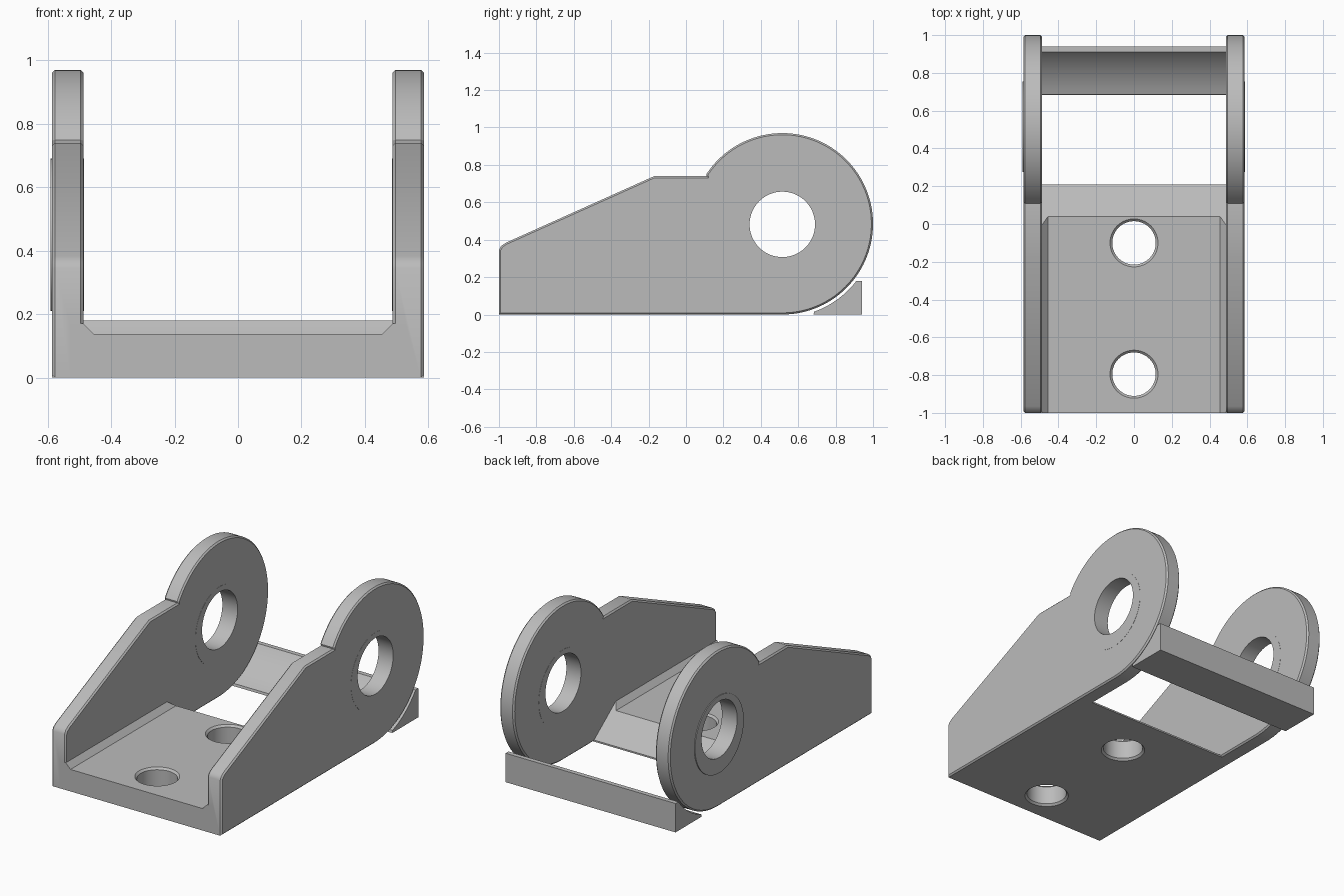
import bpy, bmesh
from math import sin, cos, radians, pi, sqrt
from mathutils import Vector

cube = bpy.data.objects.get("Cube")
if cube:
    bpy.data.objects.remove(cube)

grey = bpy.data.materials.new("plain_grey")
grey.use_nodes = True
grey.diffuse_color = (0.5, 0.5, 0.5, 1)
grey.node_tree.nodes["Principled BSDF"].inputs["Base Color"].default_value = (0.5, 0.5, 0.5, 1)

INNER, OUTER = 0.487, 0.586      # cheek plate faces
PY, PZ, PR = 0.515, 0.485, 0.485  # rounded eye of the plates


def finish(name, bm):
    bmesh.ops.recalc_face_normals(bm, faces=bm.faces)
    mesh = bpy.data.meshes.new(name)
    bm.to_mesh(mesh)
    bm.free()
    mesh.materials.append(grey)
    ob = bpy.data.objects.new(name, mesh)
    bpy.context.collection.objects.link(ob)
    return ob


def prism(points, start, end, place, rim=0):
    """Extrude a 2D outline; place(u, v, w) maps it into space; rim chamfers the caps."""
    bm = bmesh.new()
    caps = [[bm.verts.new(place(u, v, w)) for u, v in points] for w in (start, end)]
    faces = [bm.faces.new(c) for c in caps]
    n = len(points)
    for i in range(n):
        j = (i + 1) % n
        bm.faces.new((caps[0][i], caps[0][j], caps[1][j], caps[1][i]))
    bmesh.ops.recalc_face_normals(bm, faces=bm.faces)
    if rim:
        edges = [e for f in faces for e in f.edges]
        bmesh.ops.bevel(bm, geom=edges, offset=rim, segments=1, affect='EDGES')
    return bm


def along_x(u, v, w):
    return (w, u, v)


def along_y(u, v, w):
    return (u, w, v)


def circle(cu, cv, r, n=64):
    return [(cu + r * cos(2 * pi * i / n), cv + r * sin(2 * pi * i / n)) for i in range(n)]


def boolean(ob, other, operation):
    mod = ob.modifiers.new("join_or_cut", 'BOOLEAN')
    mod.object, mod.operation, mod.solver = other, operation, 'EXACT'
    bpy.context.view_layer.objects.active = ob
    bpy.ops.object.modifier_apply(modifier=mod.name)
    bpy.data.objects.remove(other)


def smooth(ob):
    bpy.ops.object.select_all(action='DESELECT')
    ob.select_set(True)
    bpy.context.view_layer.objects.active = ob
    bpy.ops.object.shade_smooth_by_angle(angle=radians(30))


# Base floor with sloped fillets against the cheeks and a ramped rear end
half = [(0.53, 0), (0.53, 0.17), (INNER, 0.17), (0.455, 0.137)]
outline = half + [(-x, z) for x, z in reversed(half)]
bm = prism(outline, -1, 0.21, along_y)
ramp = Vector((0, 0.127, 0.17)).normalized()
bmesh.ops.bisect_plane(bm, geom=bm.verts[:] + bm.edges[:] + bm.faces[:],
                       plane_co=(0, 0.04, 0.137), plane_no=ramp, clear_outer=True)
bmesh.ops.holes_fill(bm, edges=[e for e in bm.edges if e.is_boundary])
bracket = finish("bracket", bm)

# Cheek plates
arc = [(PY + PR * cos(radians(a)), PZ + PR * sin(radians(a))) for a in range(-90, 149, 3)]
cheek = [(-1, 0)] + arc + [(0.11, 0.74), (-0.17, 0.74), (-0.965, 0.383), (-0.988, 0.367), (-1, 0.345)]
for side in (-1, 1):
    plate = finish("cheek_plate", prism(cheek, side * INNER, side * OUTER, along_x, 0.009))
    boolean(bracket, plate, 'UNION')

# Pivot bore through both cheeks
boolean(bracket, finish("bore_cutter", prism(circle(PY, PZ - 0.003, 0.175), -1, 1, along_x)), 'DIFFERENCE')

# Countersunk mounting holes in the floor
for y in (-0.1, -0.795):
    bm = bmesh.new()
    rings = []
    for z, r in ((-0.01, 0.137), (0.012, 0.115), (0.125, 0.115), (0.147, 0.137)):
        rings.append([bm.verts.new((u, v, z)) for u, v in circle(0, y, r)])
    for low, high in zip(rings, rings[1:]):
        for i in range(len(low)):
            j = (i + 1) % len(low)
            bm.faces.new((low[i], low[j], high[j], high[i]))
    bm.faces.new(rings[0])
    bm.faces.new(rings[-1])
    boolean(bracket, finish("hole_cutter", bm), 'DIFFERENCE')
smooth(bracket)

# Thin bearing pads around the bore
for name, start, end in (("right_outer_pad", -0.591, -0.58), ("right_inner_pad", -0.49, -0.486),
                         ("left_inner_pad", 0.486, 0.49), ("left_outer_pad", 0.58, 0.587)):
    pad = finish(name, prism(circle(PY, 0.45, 0.24), start, end, along_x))
    boolean(pad, finish("pad_cutter", prism(circle(PY, PZ - 0.003, 0.175), -1, 1, along_x)), 'DIFFERENCE')
    smooth(pad)

# Rear stop bar, hollowed concentric with the eye
R = 0.5
hollow = []
for i in range(17):
    z = 0.015 + 0.165 * i / 16
    hollow.append((PY + sqrt(R * R - (PZ - z) ** 2), z))
profile = [(0.682, 0), (0.94, 0), (0.94, 0.18)] + hollow[::-1]
smooth(finish("rear_stop_bar", prism(profile, -OUTER, OUTER, along_x)))
